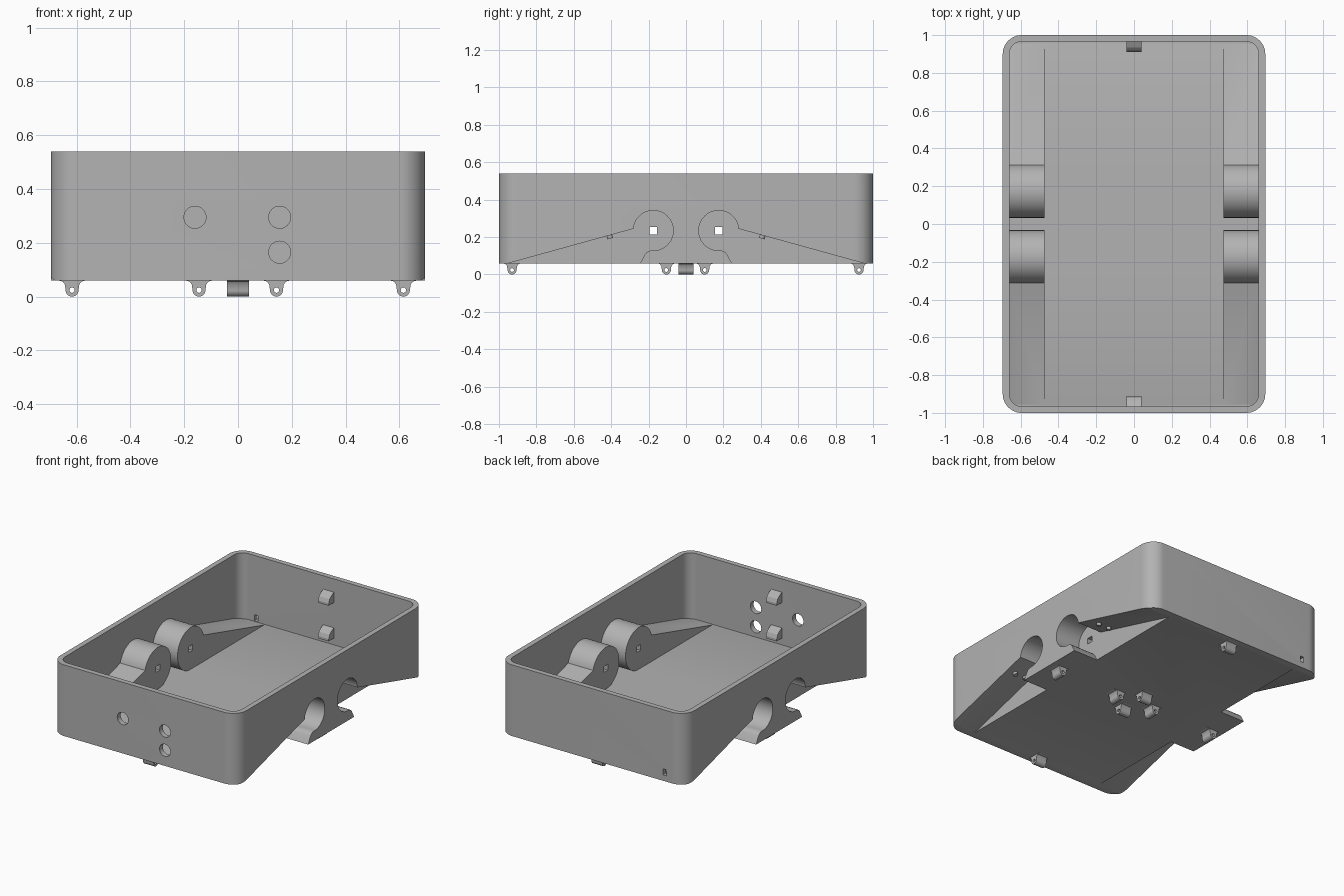
import bpy, bmesh, math
from mathutils import Matrix, Vector

cube = bpy.data.objects.get("Cube")
if cube:
    bpy.data.objects.remove(cube, do_unlink=True)

grey = bpy.data.materials.new("plain_grey")
grey.use_nodes = True
colour = (0.45, 0.45, 0.45, 1)
grey.diffuse_color = colour
grey.node_tree.nodes["Principled BSDF"].inputs["Base Color"].default_value = colour


def prism(name, points, axis, start, end):
    """Extrude a closed outline along x, y or z; the outline lies in the other two axes."""
    def place(a, b):
        return {"x": (start, a, b), "y": (a, start, b), "z": (a, b, start)}[axis]
    bm = bmesh.new()
    face = bm.faces.new([bm.verts.new(place(a, b)) for a, b in points])
    new = bmesh.ops.extrude_face_region(bm, geom=[face])["geom"]
    step = Vector([(end - start) * (axis == k) for k in "xyz"])
    bmesh.ops.translate(bm, vec=step, verts=[v for v in new if isinstance(v, bmesh.types.BMVert)])
    bmesh.ops.recalc_face_normals(bm, faces=bm.faces)
    mesh = bpy.data.meshes.new(name)
    bm.to_mesh(mesh)
    bm.free()
    mesh.materials.append(grey)
    obj = bpy.data.objects.new(name, mesh)
    bpy.context.collection.objects.link(obj)
    return obj


def arc(cx, cy, r, a0, a1, n):
    return [(cx + r * math.cos(math.radians(a0 + (a1 - a0) * i / n)),
             cy + r * math.sin(math.radians(a0 + (a1 - a0) * i / n))) for i in range(n + 1)]


def circle(cx, cy, r, n=64):
    return arc(cx, cy, r, 0, 360, n)[:-1]


def rounded(w, d, r):
    pts = []
    for k, (sx, sy) in enumerate([(1, 1), (-1, 1), (-1, -1), (1, -1)]):
        pts += arc(sx * (w - r), sy * (d - r), r, 90 * k, 90 * k + 90, 12)
    return pts


def rect(a0, a1, b0, b1):
    return [(a0, b0), (a1, b0), (a1, b1), (a0, b1)]


def cut(target, cutter):
    mod = target.modifiers.new("cut", "BOOLEAN")
    mod.operation, mod.solver, mod.object = "DIFFERENCE", "EXACT", cutter
    bpy.context.view_layer.objects.active = target
    bpy.ops.object.modifier_apply(modifier=mod.name)
    bpy.data.objects.remove(cutter, do_unlink=True)


def smooth(obj):
    bpy.ops.object.select_all(action="DESELECT")
    obj.select_set(True)
    bpy.context.view_layer.objects.active = obj
    bpy.ops.object.shade_smooth_by_angle(angle=math.radians(30))


W, D, BASE, TOP, WALL = 0.695, 1.0, 0.06, 0.54, 0.035
HUB_Y, HUB_Z, HUB_R = 0.175, 0.235, 0.107
sides = [(sx, sy) for sx in (1, -1) for sy in (1, -1)]

# Tray: rounded block with an inner cavity that leaves the wheel housings standing
tray = prism("tray", rounded(W, D, 0.1), "z", BASE, TOP)
cavity = prism("cavity", rounded(W - WALL, D - WALL, 0.065), "z", BASE + WALL, TOP + 0.1)
housing = [(1.05, 0), (1.05, 0.069), (0.289, 0.279), (HUB_Y, HUB_Z), (HUB_Y, 0)]
pocket = [(1.167, 0), (0.28, 0.245), (HUB_Y, HUB_Z), (HUB_Y, 0.128),
          (0.192, 0.127), (0.208, 0.121), (0.22, 0.108), (0.245, BASE), (0.278, 0)]
for sx, sy in sides:
    flip = [(sy * y, z) for y, z in housing]
    cut(cavity, prism("ramp", flip, "x", sx * 0.475, sx * 0.75))
    cut(cavity, prism("drum", circle(sy * HUB_Y, HUB_Z, HUB_R + WALL), "x", sx * 0.475, sx * 0.75))
cut(tray, cavity)

# Open wheel wells and axle holes
for sx, sy in sides:
    flip = [(sy * y, z) for y, z in pocket]
    cut(tray, prism("well_ramp", flip, "x", sx * 0.51, sx * 0.8))
    cut(tray, prism("well_round", circle(sy * HUB_Y, HUB_Z, HUB_R), "x", sx * 0.51, sx * 0.8))
    axle = rect(sy * HUB_Y - 0.02, sy * HUB_Y + 0.02, HUB_Z - 0.02, HUB_Z + 0.02)
    cut(tray, prism("axle_hole", axle, "x", sx * 0.44, sx * 0.55))

# Front round holes and back cable slot
for x, z in [(-0.16, 0.295), (0.155, 0.295), (0.155, 0.165)]:
    cut(tray, prism("front_hole", circle(x, z, 0.041, 32), "y", -1.1, -0.9))
cut(tray, prism("back_slot", rect(-0.553, -0.528, 0.1, 0.14), "y", 0.94, 1.1))
smooth(tray)

# Inner wall clips
clip = [(-0.01, 0.04), (0, 0.04), (0.03, 0.025), (0.045, 0.01), (0.055, -0.015),
        (0.055, -0.03), (-0.01, -0.03)]
for sy, side in ((1, "back"), (-1, "front")):
    for z, level in ((0.41, "upper"), (0.17, "lower")):
        pts = [(sy * (D - WALL - y), z + h) for y, h in clip]
        prism(f"{side}_{level}_clip", pts, "x", -0.04, 0.04)

# Hinge lugs under the floor, with flared roots and a pin hole
R = 0.024
lug = ([(-0.05, 0.065), (-0.05, BASE), (-0.035, 0.056), (-0.027, 0.045)]
       + arc(0, R, R, 180, 360, 20)
       + [(0.027, 0.045), (0.035, 0.056), (0.05, BASE), (0.05, 0.065)])
for axis, offsets in (("y", (-0.617, -0.145, 0.143, 0.615)), ("x", (-0.93, -0.105, 0.1, 0.925))):
    for i, c in enumerate(offsets):
        obj = prism(f"hinge_lug_{axis}_{i + 1}", [(c + a, b) for a, b in lug], axis, -0.04, 0.04)
        cut(obj, prism("pin_hole", circle(c, R, 0.01, 20), axis, -0.1, 0.1))
        smooth(obj)

# Small pegs under each sloping well roof
slope = math.atan2(0.185, 0.67)
for sx, sy in sides:
    for x in (0.55, 0.63):
        peg = prism("well_peg", circle(0, 0, 0.015, 24), "z", -0.018, 0.01)
        peg.matrix_world = (Matrix.Translation((sx * x, sy * 0.41, 0.209))
                            @ Matrix.Rotation(-sy * slope, 4, "X"))
        smooth(peg)
